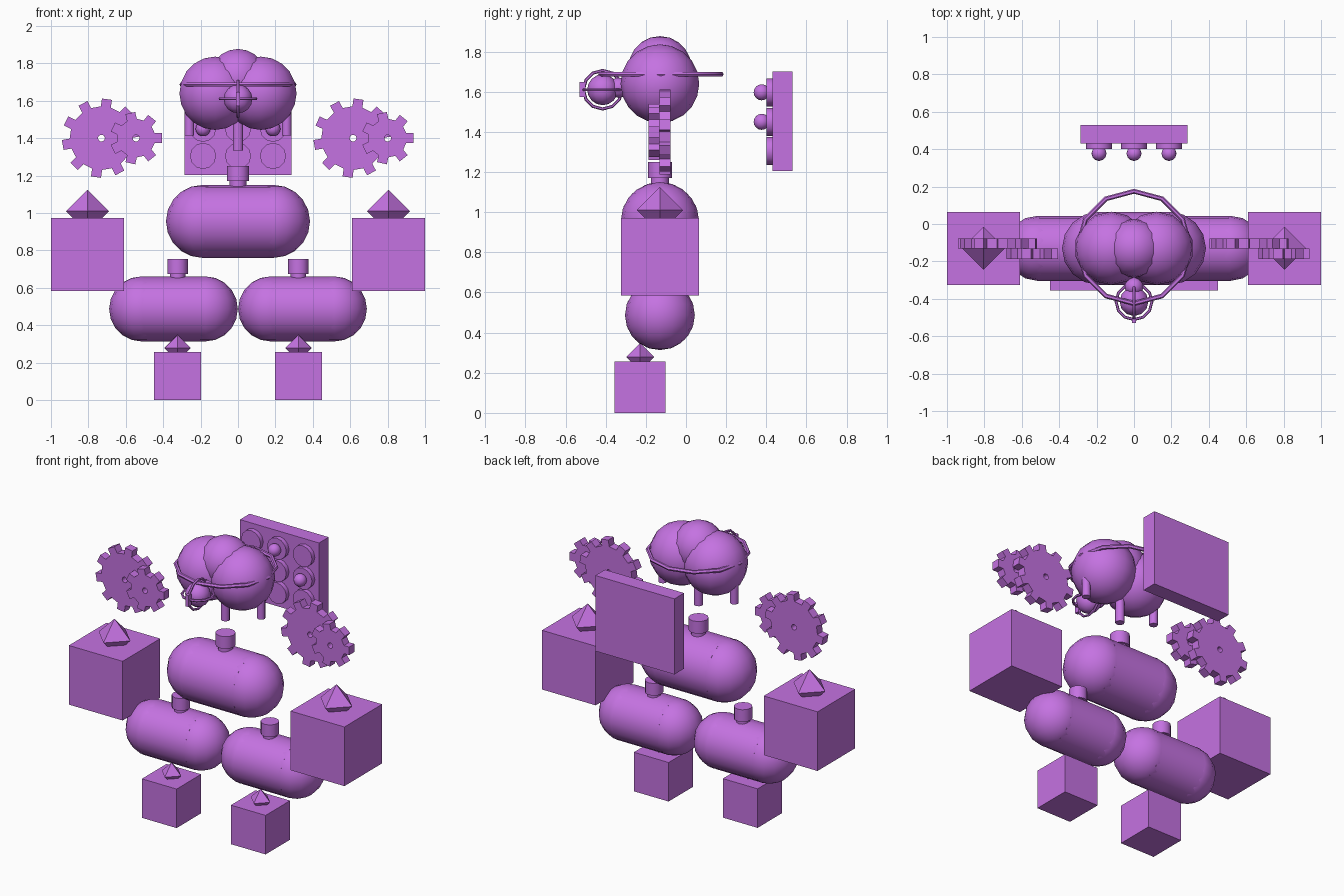
import bpy, bmesh, math
from mathutils import Vector

if "Cube" in bpy.data.objects:
    bpy.data.objects.remove(bpy.data.objects["Cube"])

mat = bpy.data.materials.new("purple")
mat.diffuse_color = (0.56, 0.17, 0.76, 1)
mat.use_nodes = True
mat.node_tree.nodes["Principled BSDF"].inputs["Base Color"].default_value = mat.diffuse_color
Y = -0.13  # depth of the main row of parts


def done(name, smooth=True):
    ob = bpy.context.object
    ob.name = name
    ob.data.materials.append(mat)
    if smooth:
        bpy.ops.object.shade_smooth_by_angle(angle=math.radians(46))
    return ob


def ball(name, loc, r, seg=14, rings=10):
    bpy.ops.mesh.primitive_uv_sphere_add(segments=seg, ring_count=rings, radius=r, location=loc)
    return done(name)


def box(name, loc, size):
    bpy.ops.mesh.primitive_cube_add(size=1, location=loc)
    bpy.context.object.scale = size
    return done(name, False)


def rod(name, loc, r, length, axis='Z', n=12):
    rot = {'X': (0, math.pi / 2, 0), 'Y': (math.pi / 2, 0, 0), 'Z': (0, 0, 0)}[axis]
    bpy.ops.mesh.primitive_cylinder_add(vertices=n, radius=r, depth=length, location=loc, rotation=rot)
    return done(name)


def ring(name, loc, r, tube, rot=(0, 0, 0), n=12):
    bpy.ops.mesh.primitive_torus_add(major_segments=n, minor_segments=6, major_radius=r,
                                     minor_radius=tube, location=loc, rotation=rot)
    return done(name)


def mesh_object(name, bm):
    me = bpy.data.meshes.new(name)
    bmesh.ops.recalc_face_normals(bm, faces=bm.faces)
    bm.to_mesh(me)
    bm.free()
    ob = bpy.data.objects.new(name, me)
    bpy.context.collection.objects.link(ob)
    me.materials.append(mat)


def gem(name, loc, r):
    bm = bmesh.new()
    c = Vector(loc)
    ring_v = [bm.verts.new(c + Vector(d) * r) for d in ((1, 0, 0), (0, 1, 0), (-1, 0, 0), (0, -1, 0))]
    for s in (1, -1):
        tip = bm.verts.new(c + Vector((0, 0, s * r)))
        for i in range(4):
            bm.faces.new((ring_v[i], ring_v[(i + 1) % 4], tip))
    mesh_object(name, bm)


def gear(name, x, y0, y1, z, r_in, r_out, teeth, turn):
    bm = bmesh.new()
    half = 0.027
    loops = {}
    for y in (y0, y1):
        outer, inner = [], []
        for t in range(teeth):
            a = math.radians(turn) + t * math.tau / teeth
            for r, s in ((r_in, -1), (r_out, -1), (r_out, 1), (r_in, 1)):
                b = a + s * half / r
                outer.append(bm.verts.new((x + r * math.cos(b), y, z + r * math.sin(b))))
                b = a + s * half / r_in
                if r == r_in:
                    inner.append(bm.verts.new((x + 0.018 * math.cos(b), y, z + 0.018 * math.sin(b))))
        loops[y] = outer, inner
        n = len(inner)
        for t in range(teeth):
            o, k = 4 * t, 2 * t
            bm.faces.new((outer[o], outer[o + 1], outer[o + 2], outer[o + 3], inner[k + 1], inner[k]))
            bm.faces.new((outer[o + 3], outer[(o + 4) % (4 * teeth)], inner[(k + 2) % n], inner[k + 1]))
    for side in (0, 1):
        a, b = loops[y0][side], loops[y1][side]
        for i in range(len(a)):
            j = (i + 1) % len(a)
            bm.faces.new((a[i], a[j], b[j], b[i]))
    mesh_object(name, bm)


def bottle(name, x, z, r, half, neck_top, neck_r):
    # lying tank: cylinder, rounded ends, then stem and cap on top
    rod(name + "_tank", (x, Y, z), r, 2 * half, 'X', 16)
    for s in (-1, 1):
        ball(name + "_end", (x + s * half, Y, z), r, 16, 10)
    rod(name + "_stem", (x, Y, neck_top - 0.1), neck_r * 0.75, 0.12)
    rod(name + "_cap", (x, Y, neck_top - 0.04), neck_r, 0.08)


# upper and lower tanks
bottle("upper_body", 0, 0.955, 0.195, 0.19, 1.25, 0.06)
for s in (-1, 1):
    bottle("lower_body", s * 0.345, 0.487, 0.174, 0.17, 0.755, 0.055)
bpy.context.view_layer.update()
for ob in bpy.data.objects:  # lower necks sit slightly inward of the tank centre
    if ob.name.startswith(("lower_body_stem", "lower_body_cap")):
        ob.location.x *= 0.323 / 0.345

# boxes with gems
for s in (-1, 1):
    box("hand_box", (s * 0.805, Y, 0.778), (0.39, 0.39, 0.388))
    gem("hand_gem", (s * 0.805, Y, 1.01), 0.115)
    box("foot_box", (s * 0.323, -0.228, 0.128), (0.252, 0.254, 0.256))
    gem("foot_gem", (s * 0.323, -0.228, 0.278), 0.07)

# paired gears
for x in (-0.67, 0.675):
    gear("large_gear", x - 0.06, -0.132, -0.077, 1.40, 0.17, 0.212, 10, 10)
    gear("small_gear", x + 0.125, -0.187, -0.132, 1.40, 0.103, 0.14, 7, 0)

# head lobes and stalks
for s in (-1, 1):
    ball("side_lobe", (s * 0.122, Y, 1.64), 0.196)
    rod("side_stalk", (s * 0.26, Y, 1.49), 0.026, 0.15, n=8)
ball("top_lobe", (0, Y, 1.72), 0.157)
rod("middle_stalk", (0, Y, 1.43), 0.028, 0.19, n=8)

# headband and caged lamp
ring("headband", (0, -0.125, 1.687), 0.3, 0.013)
L = (0, -0.415, 1.61)
ball("lamp", L, 0.077, 12, 8)
ball("lamp_mount", (0, -0.335, 1.62), 0.05, 10, 8)
ring("lamp_ring_flat", L, 0.096, 0.008)
ring("lamp_ring_upright", L, 0.096, 0.008, (0, math.pi / 2, 0))
box("lamp_clip", (0, -0.515, 1.61), (0.022, 0.03, 0.075))

# back panel with button grid
box("panel", (0, 0.48, 1.452), (0.574, 0.1, 0.496))
for x in (-0.187, 0, 0.187):
    for z in (1.305, 1.45, 1.597):
        rod("button", (x, 0.418, z), 0.07, 0.035, 'Y', 12)
for x, z in ((-0.187, 1.45), (0, 1.597), (0.187, 1.45)):
    ball("marker", (x, 0.377, z), 0.04, 12, 8)
